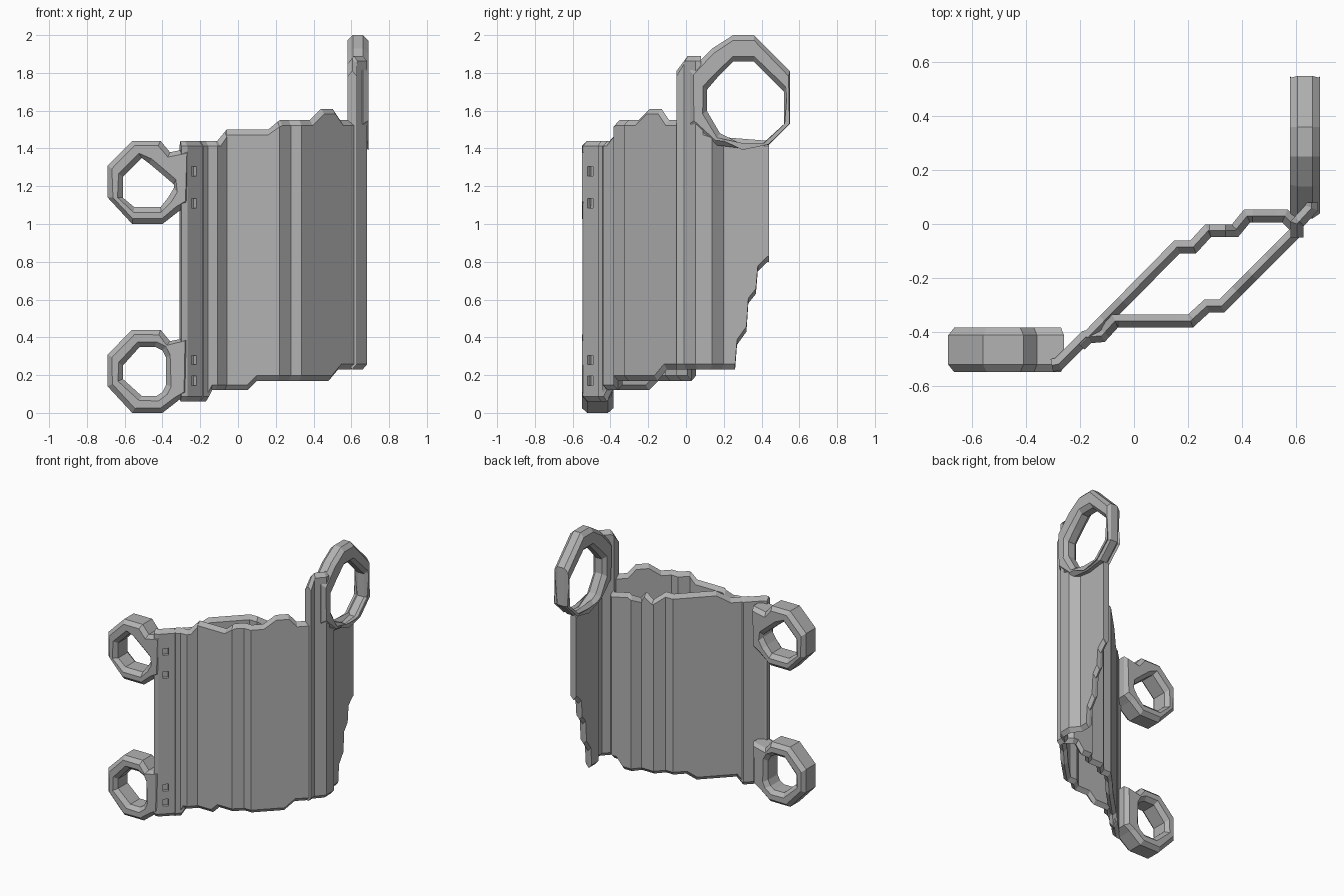
import bpy, bmesh, math
from mathutils import Matrix, Vector

# Lengths in the tables are hundredths of a unit
UNIT = 0.01
HALF = 2.4      # half wall thickness
CHAMFER = 2.8   # height or depth of the chamfered rims

cube = bpy.data.objects.get("Cube")
if cube:
    bpy.data.objects.remove(cube, do_unlink=True)

grey = bpy.data.materials.new("plain grey")
grey.use_nodes = True
grey.diffuse_color = (0.45, 0.45, 0.45, 1)
for node in grey.node_tree.nodes:
    if node.type == "BSDF_PRINCIPLED":
        node.inputs["Base Color"].default_value = grey.diffuse_color


def finish(name, bm):
    """Turn a bmesh into a flat shaded grey object."""
    bmesh.ops.recalc_face_normals(bm, faces=bm.faces)
    bmesh.ops.scale(bm, vec=Vector((UNIT, UNIT, UNIT)), verts=bm.verts)
    mesh = bpy.data.meshes.new(name)
    bm.to_mesh(mesh)
    bm.free()
    mesh.materials.append(grey)
    obj = bpy.data.objects.new(name, mesh)
    bpy.context.collection.objects.link(obj)
    return obj


def skin(bm, sections, closed):
    """Bridge equal sized sections; cap the ends of an open strip."""
    rows = [[bm.verts.new(p) for p in section] for section in sections]
    pairs = list(zip(rows, rows[1:]))
    if closed:
        pairs.append((rows[-1], rows[0]))
    else:
        bm.faces.new(rows[0])
        bm.faces.new(rows[-1])
    for a, b in pairs:
        for i in range(len(a)):
            j = (i + 1) % len(a)
            bm.faces.new((a[i], a[j], b[j], b[i]))


def height(table, s):
    """Piecewise linear height along a wall."""
    if s <= table[0][0]:
        return table[0][1]
    for (a, za), (b, zb) in zip(table, table[1:]):
        if s <= b:
            return za + (zb - za) * (s - a) / (b - a)
    return table[-1][1]


def wall(name, path, axis, low, high):
    """Standing wall with ridged rims; rim heights vary along one axis."""
    pts = [Vector(p) for p in path]
    normals = []
    for a, b in zip(pts, pts[1:]):
        d = (b - a).normalized()
        normals.append(Vector((-d.y, d.x)))
    stations = []
    for i, p in enumerate(pts):
        before = normals[max(i - 1, 0)]
        after = normals[min(i, len(normals) - 1)]
        mitre = (before + after).normalized()
        stations.append((p, mitre / max(mitre.dot(after), 0.5)))
        if i == len(pts) - 1:
            break
        # extra stations where the rims step
        q = pts[i + 1]
        span = q[axis] - p[axis]
        if abs(span) < 0.1:
            continue
        cuts = {(k[0] - p[axis]) / span for k in low + high}
        for t in sorted(c for c in cuts if 0.02 < c < 0.98):
            stations.append((p.lerp(q, t), after))
    sections = []
    for p, n in stations:
        z0, z1 = height(low, p[axis]), height(high, p[axis])
        left, right = p + n * HALF, p - n * HALF
        sections.append([
            (right.x, right.y, z0 + CHAMFER), (p.x, p.y, z0),
            (left.x, left.y, z0 + CHAMFER), (left.x, left.y, z1 - CHAMFER),
            (p.x, p.y, z1), (right.x, right.y, z1 - CHAMFER)])
    bm = bmesh.new()
    skin(bm, sections, False)
    return finish(name, bm)


def loop(name, outer, inner, near, far, place):
    """Chamfered eyelet from paired outer and inner outline points."""
    sections = []
    for o, i in zip(outer, inner):
        o, i = Vector(o), Vector(i)
        step = (i - o).normalized() * CHAMFER
        ring = [(o + step, near), (o, near + CHAMFER), (o, far - CHAMFER),
                (o + step, far), (i - step, far), (i, far - CHAMFER),
                (i, near + CHAMFER), (i - step, near)]
        sections.append([place(p, d) for p, d in ring])
    bm = bmesh.new()
    skin(bm, sections, True)
    return finish(name, bm)


# Front and back walls, rims stepping up toward the left side
wall_low = [(-17, 6), (-14, 12), (5, 12), (10, 17), (48, 17), (53, 23)]
front_high = [(-11, 144), (-6, 150), (16, 150), (22, 155), (38, 155),
              (44, 161), (50, 161), (54, 155)]
back_high = [(-11, 144), (-4, 150), (22, 150), (28, 145), (34, 149),
             (38, 144), (44, 148), (56, 145)]
front_path = [(-30.5, -52.5), (-28, -52), (-18, -42), (-12, -41.5), (-7, -36),
              (21, -36), (27, -30.5), (32.5, -30.5), (60, -3)]
back_path = [(-20, -45), (16, -8.5), (22, -8.5), (27.5, -2.5), (37.5, -2.5),
             (42, 3), (56, 3), (60, -1)]
front = wall("front_wall", front_path, 0, wall_low, front_high)
wall("back_wall", back_path, 0, wall_low, back_high)

# Side panel with a stepped lower rear edge
panel_path = [(60.5, -5), (60.5, 0), (66, 6), (66, 13), (61, 19), (61, 44)]
panel_low = [(26, 23), (27, 36), (32, 43), (33, 58), (37, 63), (38, 75),
             (43, 80)]
panel_high = [(-5, 181), (1, 189), (8, 189), (9, 150), (19, 146), (44, 144)]
wall("side_panel", panel_path, 1, panel_low, panel_high)

# Large eyelet above the side panel
loop("side_eyelet",
     [(2, 153), (14, 142), (30, 140), (44, 142), (55, 153), (55, 181),
      (36, 200), (25, 200), (14, 193), (2, 181)],
     [(11, 160), (18, 148), (30, 142), (41, 143), (52, 153), (52, 170),
      (36, 186), (25, 186), (17, 178), (11, 171)],
     58, 69, lambda p, d: (d, p.x, p.y))

# Two eyelets on the right edge, sharing one outline
eyelet = [(-69, 31), (-56, 44), (-41, 44), (-36, 38), (-26, 40),
          (-26, 10), (-31, 7), (-40, 0), (-56, 0), (-69, 14)]
holes = {
    "lower_eyelet": (0, [(-61, 25), (-52, 35), (-44, 35), (-40, 33), (-38, 29),
                         (-38, 15), (-40, 11), (-43, 9), (-51, 9), (-61, 18)]),
    "upper_eyelet": (100, [(-61, 25), (-51, 35), (-47, 32), (-41, 27),
                           (-34, 21), (-34, 19), (-37, 14), (-41, 9),
                           (-55, 9), (-61, 14)]),
}
for name, (lift, hole) in holes.items():
    loop(name, eyelet, hole, -55, -38.5,
         lambda p, d: (p.x, d, p.y + lift))

# Small pits in the front wall beside the eyelets
bm = bmesh.new()
turn = Matrix.Rotation(math.radians(45), 3, "Z")
for z in (17, 28, 111, 128):
    made = bmesh.ops.create_cube(bm, size=1)["verts"]
    bmesh.ops.scale(bm, vec=Vector((4, 4, 5)), verts=made)
    bmesh.ops.rotate(bm, cent=Vector(), matrix=turn, verts=made)
    bmesh.ops.translate(bm, vec=Vector((-23.5, -50.5, z)), verts=made)
cutter = finish("pit_cutter", bm)
cutter.hide_render = True
cutter.hide_set(True)
pits = front.modifiers.new("pits", "BOOLEAN")
pits.operation = "DIFFERENCE"
pits.object = cutter
